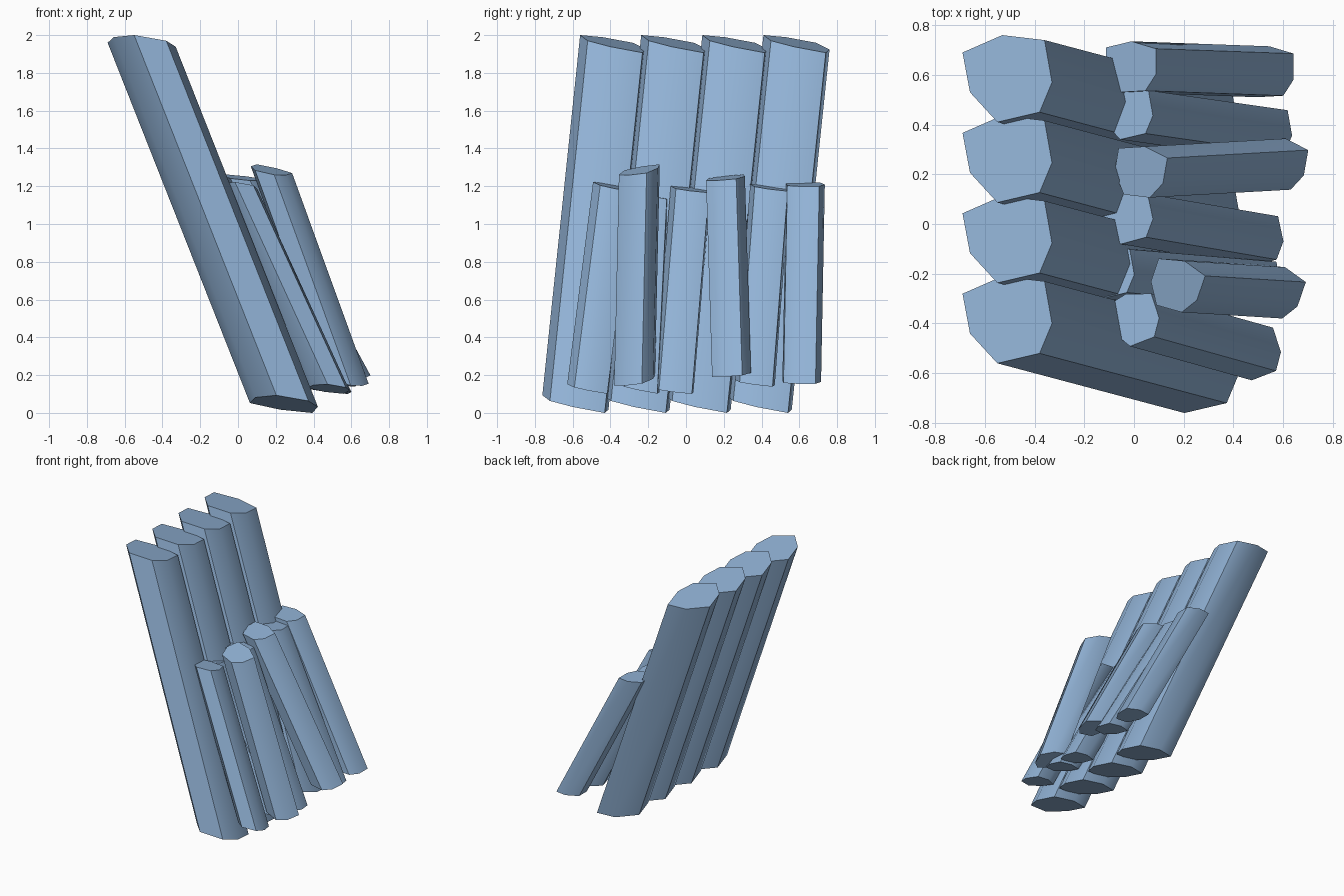
import bpy, bmesh, math

if "Cube" in bpy.data.objects:
    bpy.data.objects.remove(bpy.data.objects["Cube"])

# One flat blue colour
blue = bpy.data.materials.new("stone_blue")
blue.diffuse_color = (0.283, 0.445, 0.665, 1)
blue.use_nodes = True
blue.node_tree.nodes["Principled BSDF"].inputs["Base Color"].default_value = blue.diffuse_color

# Irregular seven-sided cross-section shared by every column
PROFILE = [(-.175, .105), (-.015, .175), (.155, .155), (.185, -.015),
           (.135, -.135), (-.035, -.175), (-.145, -.055)]


def column(name, top, shift, slope, turn=0, scale=1.0):
    """Leaning prism: top centre, offset to the base, slope of both ends."""
    c, s = math.cos(math.radians(turn)), math.sin(math.radians(turn))
    bm = bmesh.new()
    rings = [[], []]
    for px, py in PROFILE:
        x = (px * c - py * s) * scale
        y = (px * s + py * c) * scale
        p = (top[0] + x, top[1] + y, top[2] + slope[0] * x + slope[1] * y)
        rings[0].append(bm.verts.new(p))
        rings[1].append(bm.verts.new([a + b for a, b in zip(p, shift)]))
    upper, lower = rings
    bm.faces.new(upper)
    bm.faces.new(lower)
    n = len(PROFILE)
    for i in range(n):
        j = (i + 1) % n
        bm.faces.new((upper[i], upper[j], lower[j], lower[i]))
    bmesh.ops.recalc_face_normals(bm, faces=bm.faces)
    mesh = bpy.data.meshes.new(name)
    bm.to_mesh(mesh)
    bm.free()
    mesh.materials.append(blue)
    ob = bpy.data.objects.new(name, mesh)
    bpy.context.collection.objects.link(ob)
    bpy.ops.object.select_all(action='DESELECT')
    ob.select_set(True)
    bpy.context.view_layer.objects.active = ob
    bpy.ops.object.shade_smooth_by_angle(angle=math.radians(40))
    return ob


# Row of four tall columns
for i in range(4):
    column(f"tall_column_{i + 1}", (-.515, .585 - i * .3235, 1.959),
           (.753, -.2, -1.907), (-.127, -.21))

# Seven short columns leaning against them, back to front:
# top centre, offset to base, end slope, turn
SHORT = [
    ((-.02, .63, 1.21), (.555, -.02, -1.045), (-.1, 0), -10),
    ((-.035, .445, 1.195), (.56, -.08, -1.035), (-.1, -.13), 0),
    ((.015, .21, 1.245), (.567, .032, -1.04), (-.1, .1), -20),
    ((-.035, .025, 1.186), (.525, -.09, -1.065), (-.1, -.12), 2),
    ((-.11, -.195, 1.16), (.59, -.05, -1.03), (-.1, -.2), 0),
    ((.16, -.245, 1.286), (.405, -.025, -1.115), (-.18, .18), -29),
    ((-.01, -.385, 1.2), (.49, -.137, -1.07), (-.1, -.2), 8),
]
for i, (top, shift, slope, turn) in enumerate(SHORT):
    column(f"short_column_{i + 1}", top, shift, slope, turn, 0.6)
